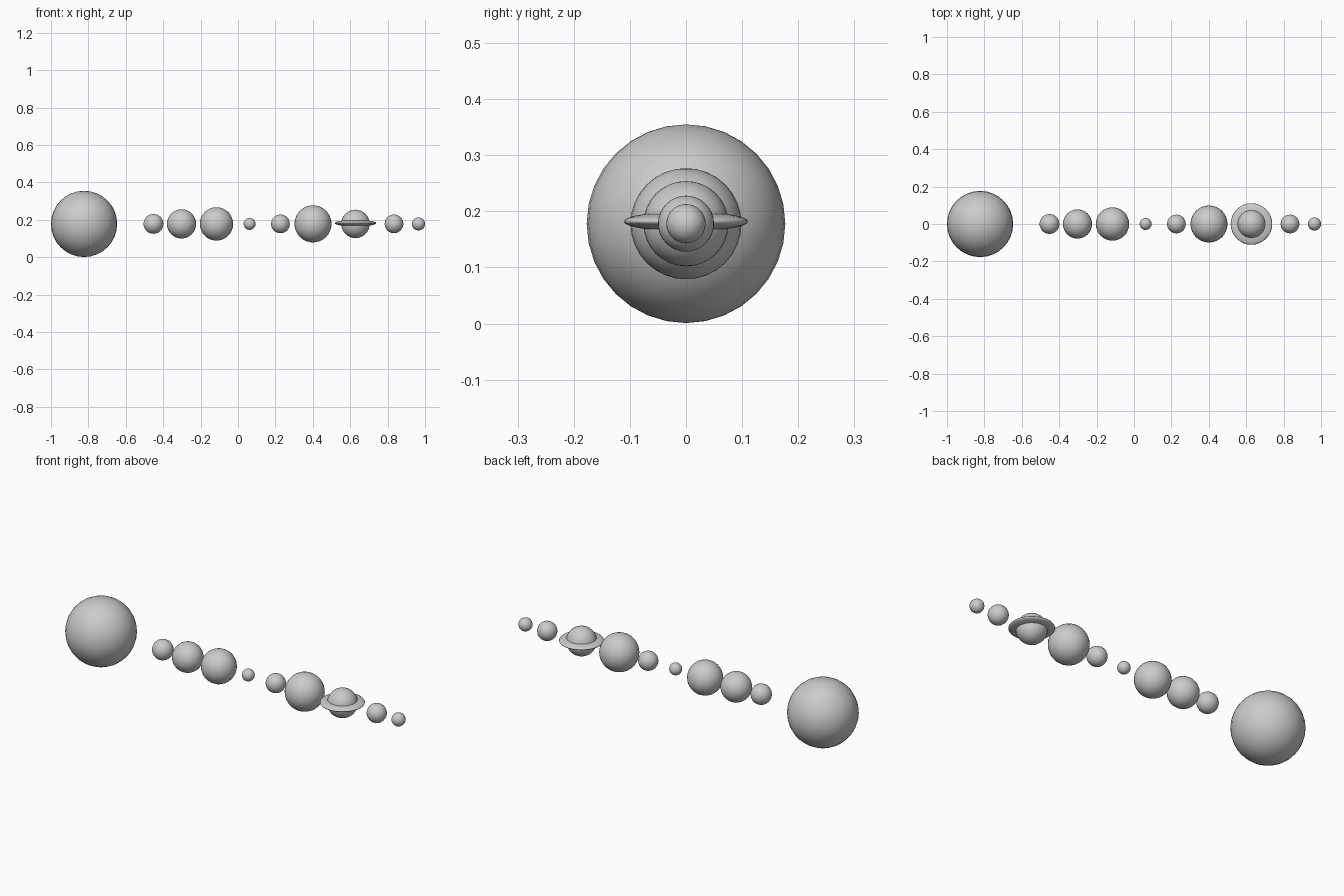
import bpy

if "Cube" in bpy.data.objects:
    bpy.data.objects.remove(bpy.data.objects["Cube"])

Z = 0.178


def ball(name, x, radius, z=Z, flatten=1.0):
    bpy.ops.mesh.primitive_uv_sphere_add(segments=32, ring_count=16, radius=radius,
                                         location=(x, 0, z))
    obj = bpy.context.object
    obj.name = name
    obj.scale.z = flatten
    bpy.ops.object.transform_apply(location=False, rotation=False, scale=True)
    bpy.ops.object.shade_smooth()
    return obj


# Large star followed by the row of planets: name, x, radius
BODIES = [
    ("star", -0.823, 0.177),
    ("planet_1", -0.452, 0.053),
    ("planet_2", -0.302, 0.078),
    ("planet_3", -0.115, 0.089),
    ("planet_4", 0.062, 0.032),
    ("planet_5", 0.227, 0.050),
    ("planet_6", 0.401, 0.099),
    ("ringed_planet", 0.628, 0.076),
    ("planet_8", 0.834, 0.050),
    ("planet_9", 0.965, 0.035),
]
for name, x, radius in BODIES:
    ball(name, x, radius)

# Lens-shaped ring around the ringed planet
ball("planet_ring", 0.628, 0.111, z=0.182, flatten=0.16)
